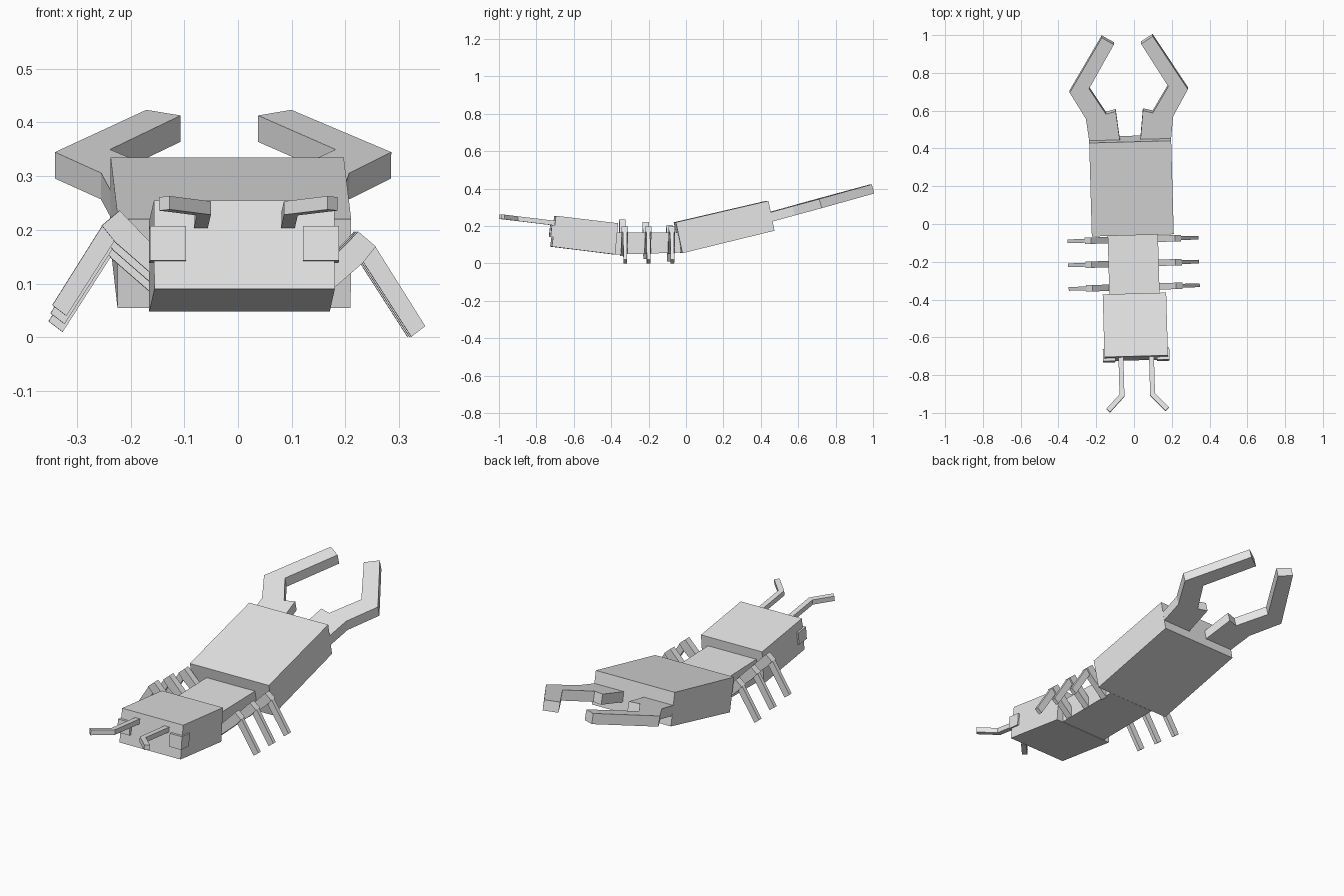
import bpy, bmesh
from mathutils import Vector, Matrix

if "Cube" in bpy.data.objects:
    bpy.data.objects.remove(bpy.data.objects["Cube"])

grey = bpy.data.materials.new("plain_grey")
grey.diffuse_color = (0.8, 0.8, 0.8, 1)
grey.use_nodes = True
grey.node_tree.nodes["Principled BSDF"].inputs["Base Color"].default_value = grey.diffuse_color

# The whole creature is turned very slightly about z
YAW = Matrix.Translation((-0.008, 0, 0)) @ Matrix.Rotation(0.028, 4, 'Z')


def prism(name, points, offset, mirror=False):
    """Flat-sided solid: an outline of 3D points swept along an offset."""
    side = -1 if mirror else 1
    bm = bmesh.new()
    rings = []
    for shift in (Vector((0, 0, 0)), Vector(offset)):
        ring = []
        for p in points:
            v = Vector(p) + shift
            v.x *= side
            ring.append(bm.verts.new(YAW @ v))
        rings.append(ring)
    a, b = rings
    bm.faces.new(a)
    bm.faces.new(b[::-1])
    n = len(a)
    for i in range(n):
        j = (i + 1) % n
        bm.faces.new((a[i], b[i], b[j], a[j]))
    bmesh.ops.recalc_face_normals(bm, faces=bm.faces)
    me = bpy.data.meshes.new(name)
    bm.to_mesh(me)
    bm.free()
    me.materials.append(grey)
    ob = bpy.data.objects.new(name, me)
    bpy.context.collection.objects.link(ob)
    return ob


def block(name, profile, x0, x1, mirror=False):
    """Side profile (y, z) extruded across x."""
    return prism(name, [(x0, y, z) for y, z in profile], (x1 - x0, 0, 0), mirror)


# Body segments
block("head", [(-0.70, 0.255), (-0.368, 0.215), (-0.383, 0.048), (-0.722, 0.09)],
      -0.168, 0.168)
block("thorax", [(-0.385, 0.167), (-0.04, 0.165), (-0.03, 0.058), (-0.38, 0.048)],
      -0.133, 0.133)
block("abdomen", [(-0.06, 0.22), (0.435, 0.335), (0.467, 0.175), (-0.025, 0.055)],
      -0.217, 0.217)

PINCER = [(0.215, 0.43), (0.231, 0.563), (0.313, 0.704), (0.135, 0.99), (0.072, 0.952),
          (0.21, 0.722), (0.124, 0.585), (0.072, 0.598), (0.053, 0.43)]
ANTENNA = [(0.068, -0.69), (0.068, -0.91), (0.147, -0.992), (0.166, -0.974),
           (0.094, -0.90), (0.094, -0.69)]
EYE = [(-0.722, 0.207), (-0.658, 0.20), (-0.664, 0.138), (-0.729, 0.143)]
FEMUR = [(0.11, 0.09), (0.222, 0.206), (0.255, 0.178), (0.230, 0.147), (0.13, 0.06)]
TIBIA = [(0.235, 0.195), (0.254, 0.178), (0.347, 0.03), (0.321, 0.01), (0.226, 0.158)]

for side, mirror in (("right", False), ("left", True)):
    # Tail pincers rise towards the tip
    prism(side + "_pincer", [(x, y, 0.345 + 0.275 * (y - 0.705)) for x, y in PINCER],
          (0, 0.013, -0.049), mirror)
    # Feelers rise towards the front
    prism(side + "_antenna", [(x, y, 0.228 - 0.12 * (y + 0.70)) for x, y in ANTENNA],
          (0, -0.003, -0.025), mirror)
    block(side + "_eye", EYE, 0.109, 0.176, mirror)
    # Three bent legs per side
    for i, y in enumerate((-0.334, -0.209, -0.082)):
        lift = 0.03 - 0.015 * i if mirror else -0.009
        for part, outline, w in (("femur", FEMUR, 0.034), ("tibia", TIBIA, 0.02)):
            prism(f"{side}_{part}_{i + 1}",
                  [(x, y - w / 2, z + lift) for x, z in outline], (0, w, 0), mirror)
